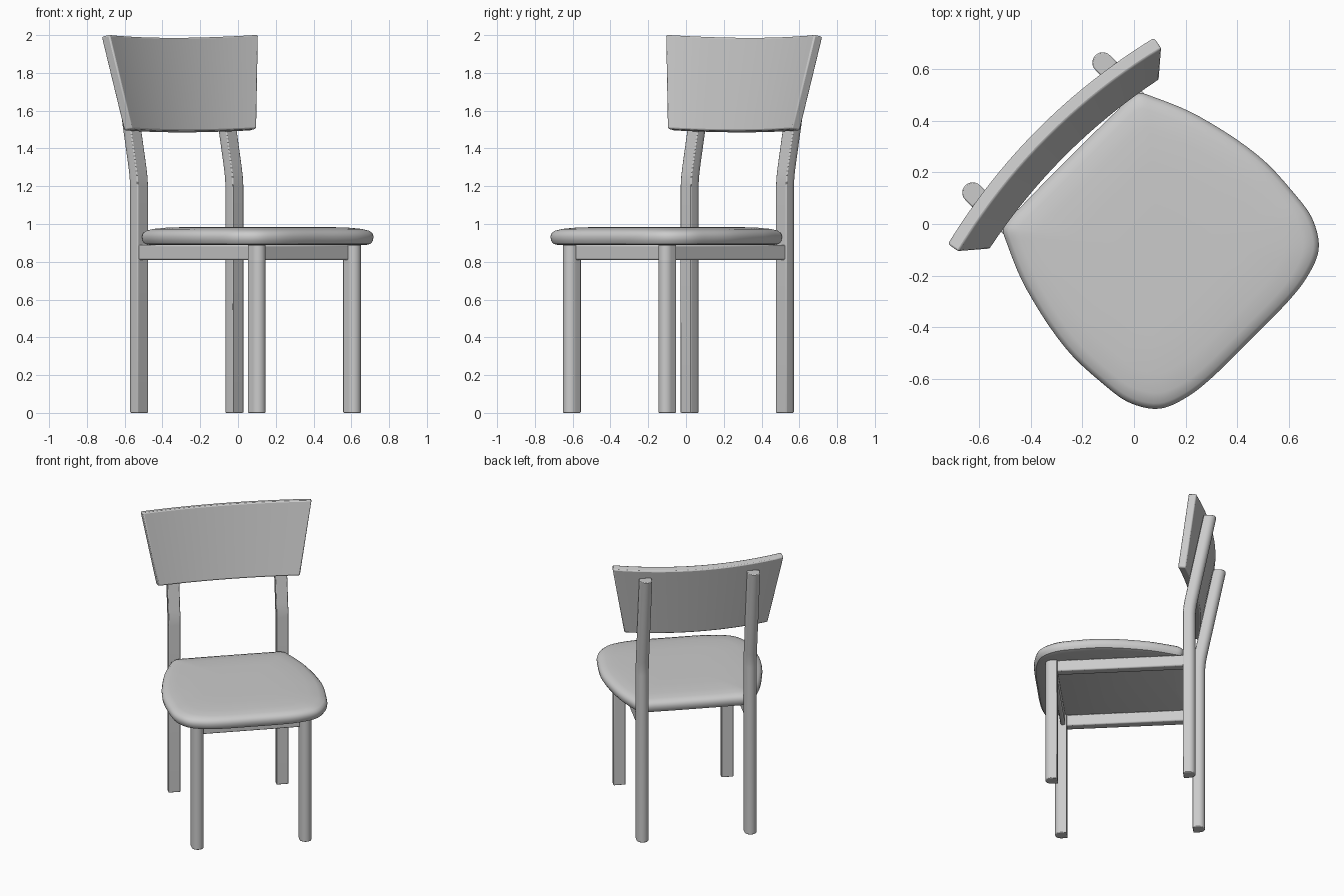
import bpy, bmesh, math
from mathutils import Vector
from mathutils.geometry import interpolate_bezier

if "Cube" in bpy.data.objects:
    bpy.data.objects.remove(bpy.data.objects["Cube"], do_unlink=True)

grey = bpy.data.materials.new("light_grey")
grey.use_nodes = True
grey.diffuse_color = (0.6, 0.6, 0.6, 1)
shader = next(n for n in grey.node_tree.nodes if n.type == 'BSDF_PRINCIPLED')
shader.inputs["Base Color"].default_value = (0.6, 0.6, 0.6, 1)

TURN = math.radians(45)   # the chair stands turned on the spot
LEG_X, FRONT_Y, BACK_Y = 0.357, -0.508, 0.394
RAIL_LOW, RAIL_TOP = 0.81, 0.89
LEAN = 0.2


def loft(name, rings, bevel=0.008):
    """Skin closed rings of points, cap both ends and soften the edges."""
    bm = bmesh.new()
    loops = [[bm.verts.new(p) for p in ring] for ring in rings]
    n = len(loops[0])
    for a, b in zip(loops, loops[1:]):
        for i in range(n):
            j = (i + 1) % n
            bm.faces.new((a[i], a[j], b[j], b[i]))
    bm.faces.new(loops[0][::-1])
    bm.faces.new(loops[-1])
    bmesh.ops.recalc_face_normals(bm, faces=bm.faces)
    mesh = bpy.data.meshes.new(name)
    bm.to_mesh(mesh)
    bm.free()
    mesh.materials.append(grey)
    obj = bpy.data.objects.new(name, mesh)
    bpy.context.collection.objects.link(obj)
    obj.rotation_euler.z = TURN
    if bevel:
        mod = obj.modifiers.new("soft_edges", 'BEVEL')
        mod.width, mod.segments, mod.limit_method = bevel, 2, 'ANGLE'
        mod.angle_limit = math.radians(40)
    bpy.ops.object.select_all(action='DESELECT')
    obj.select_set(True)
    bpy.context.view_layer.objects.active = obj
    bpy.ops.object.shade_smooth_by_angle(angle=math.radians(35))
    return obj


def leg(name, x, y, outward, stations):
    """Leg with a half-round outer side and a flat inner side."""
    r = 0.04
    arc = [(r * math.cos(t * math.pi / 12), r * math.sin(t * math.pi / 12)) for t in range(13)]
    profile = arc + [(-r, -r), (r, -r)]
    loft(name, [[(x + px, y + shift + outward * py, z) for px, py in profile]
                for z, shift in stations], 0.005)


def box(name, x0, x1, y0, y1, z0, z1):
    loft(name, [[(x0, y0, z), (x1, y0, z), (x1, y1, z), (x0, y1, z)] for z in (z0, z1)])


# Legs and side rails
for side, sx in (("left", 1), ("right", -1)):
    x = sx * LEG_X
    leg("front_leg_" + side, x, FRONT_Y, -1, [(0, 0), (RAIL_TOP, 0)])
    leg("back_leg_" + side, x, BACK_Y, 1,
        [(0, 0), (1.2, 0), (1.25, 0.004), (1.3, 0.012), (1.93, 0.136)])
    box("side_rail_" + side, x - 0.03, x + 0.03, FRONT_Y, BACK_Y, RAIL_LOW, RAIL_TOP)

# Front rail
box("front_rail", -LEG_X, LEG_X, FRONT_Y, FRONT_Y + 0.03, RAIL_LOW, RAIL_TOP)

# Seat: half outline from back to front, mirrored and smoothed
half = [(0, 0.36), (0.25, 0.358), (0.365, 0.35), (0.40, 0.30), (0.474, 0.117),
        (0.529, -0.157), (0.521, -0.384), (0.50, -0.485), (0.438, -0.576),
        (0.34, -0.618), (0.22, -0.635), (0, -0.637)]
control = [Vector((x, y, 0)) for x, y in half + [(-x, y) for x, y in half[-2:0:-1]]]
outline = []
n = len(control)
for i in range(n):
    p0, p1, p2, p3 = (control[(i + k) % n] for k in (-1, 0, 1, 2))
    # Handles scaled to the segment keep uneven spacing smooth
    d = (p2 - p1).length / 3
    h1, h2 = (p2 - p0).normalized() * d, (p3 - p1).normalized() * d
    outline += interpolate_bezier(p1, p1 + h1, p2 - h2, p2, 6)[:-1]

middle = Vector((0, -0.14, 0))
edge = [(0.93, 0.888), (0.975, 0.895), (0.995, 0.912), (1, 0.933), (0.992, 0.95),
        (0.965, 0.964), (0.9, 0.974), (0.78, 0.981), (0.55, 0.985), (0.25, 0.985)]
loft("seat", [[middle + (p - middle) * s + Vector((0, 0, z)) for p in outline]
              for s, z in edge], 0)

# Backrest: curved, leaning, wider at the top
def rest_point(u, top, depth):
    x = u * (0.558 if top else 0.467)
    height = 0.493 * top
    y = 0.375 + LEAN * height - 0.22 * x * x + depth
    return (x * (1 + 0.3 * depth), y, 1.494 + height + 0.05 * x * x - LEAN * depth)

STEPS = 20
corners = [(0, 0), (1, 0), (1, 0.052), (0, 0.052)]
loft("backrest", [[rest_point(2 * i / STEPS - 1, top, depth) for top, depth in corners]
                  for i in range(STEPS + 1)])
